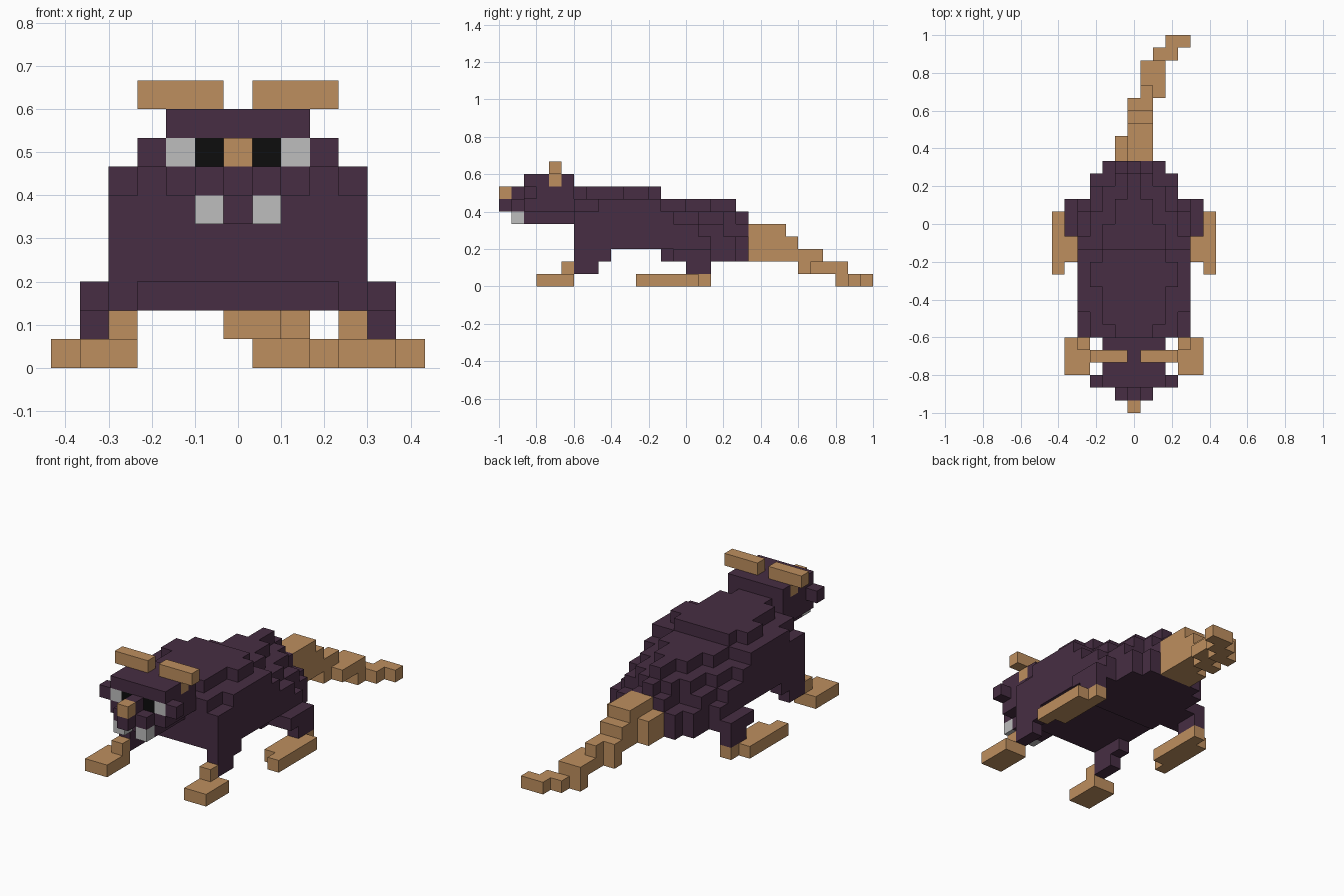
import bpy, bmesh
from mathutils import Vector

cube = bpy.data.objects.get("Cube")
if cube:
    bpy.data.objects.remove(cube)

V = 2 / 30  # edge of one block


def material(name, rgb):
    m = bpy.data.materials.new(name)
    m.use_nodes = True
    m.diffuse_color = (*rgb, 1)
    m.node_tree.nodes["Principled BSDF"].inputs["Base Color"].default_value = (*rgb, 1)
    return m


FUR = material("dark purple fur", (0.063, 0.027, 0.056))
SKIN = material("tan skin", (0.515, 0.275, 0.114))
GREY = material("light grey", (0.515, 0.515, 0.515))
BLACK = material("black", (0.004, 0.004, 0.004))


def blocks(name, mat, boxes):
    """One object from boxes (x0, x1, y0, y1, z0, z1) in block units."""
    bm = bmesh.new()
    for x0, x1, y0, y1, z0, z1 in boxes:
        low, high = Vector((x0, y0, z0)), Vector((x1, y1, z1))
        made = bmesh.ops.create_cube(bm, size=1)["verts"]
        for v in made:
            v.co = ((low + high) / 2 + v.co * (high - low)) * V
    mesh = bpy.data.meshes.new(name)
    bm.to_mesh(mesh)
    bm.free()
    mesh.materials.append(mat)
    ob = bpy.data.objects.new(name, mesh)
    bpy.context.collection.objects.link(ob)
    return ob


def pair(name, mat, boxes):
    """The same boxes on the left (+x) and mirrored to the right."""
    blocks("left_" + name, mat, boxes)
    blocks("right_" + name, mat, [(-b[1], -b[0], *b[2:]) for b in boxes])


def mid(w, *rest):
    return (-w, w, *rest)


# Torso: for each height, spans of (y start, y end, half width)
layers = {
    2: [(-2, 4, 3.5), (4, 5, 2.5)],
    3: [(-9, 2, 4.5), (2, 4, 3.5), (4, 5, 2.5)],
    4: [(-9, 1, 4.5), (1, 3, 3.5), (3, 5, 1.5)],
    5: [(-9, -1, 4.5), (-1, 1, 3.5), (1, 3, 2.5), (3, 4, 1.5), (4, 5, 0.5)],
    6: [(-9, -7, 3.5), (-7, -2, 4.5), (-2, 0, 2.5), (0, 2, 1.5), (2, 4, 0.5)],
    7: [(-9, -8, 1.5), (-8, -5, 2.5), (-5, -3, 3.5), (-3, -2, 2.5)],
}
blocks("torso", FUR, [mid(w, y0, y1, z, z + 1)
                      for z, spans in layers.items() for y0, y1, w in spans])

# Head with snout, brow and cheeks
blocks("head", FUR, [
    mid(1.5, -13, -9, 5, 6),
    mid(2.5, -13, -9, 6, 7),
    mid(2.5, -12, -9, 7, 8),
    mid(2.5, -13, -11, 8, 9),
    mid(1.5, -11, -10, 8, 9),
    mid(2.5, -10, -9, 8, 9)])
blocks("snout", FUR, [
    mid(1.5, -14, -13, 6, 7),
    mid(0.5, -15, -14, 6, 7),
    mid(0.5, -14, -12, 7, 8)])
blocks("nose", SKIN, [mid(0.5, -15, -14, 7, 8)])
pair("cheek", FUR, [(2.5, 3.5, -13, -12, 7, 8)])
pair("pupil", BLACK, [(0.5, 1.5, -13, -12, 7, 8)])
pair("eye_white", GREY, [(1.5, 2.5, -13, -12, 7, 8)])
pair("tooth", GREY, [(0.5, 1.5, -14, -13, 5, 6)])
pair("ear", SKIN, [(1.5, 2.5, -11, -10, 8, 9), (0.5, 3.5, -11, -10, 9, 10)])

# Legs and feet
pair("front_leg", FUR, [(3.5, 4.5, -9, -7, 1, 2), (3.5, 4.5, -9, -6, 2, 3)])
pair("front_foot", SKIN, [(3.5, 5.5, -12, -9, 0, 1), (3.5, 4.5, -10, -9, 1, 2)])
pair("hind_leg", FUR, [(4.5, 5.5, 0, 2, 1, 2), (3.5, 5.5, -1, 2, 2, 3)])
pair("hind_foot", SKIN, [(5.5, 6.5, -4, 1, 0, 1), (4.5, 5.5, -3, 2, 0, 1)])

# Tail, stepping down and curling to the left
blocks("tail", SKIN, [
    (-1.5, 1.5, 5, 7, 2, 4),
    (-0.5, 1.5, 5, 8, 4, 5),
    (-0.5, 1.5, 7, 9, 2, 4),
    (-0.5, 1.5, 9, 10, 1, 3),
    (0.5, 1.5, 10, 11, 1, 3),
    (0.5, 2.5, 10, 13, 1, 2),
    (0.5, 2.5, 12, 13, 0, 1),
    (1.5, 3.5, 13, 14, 0, 1),
    (2.5, 4.5, 14, 15, 0, 1)])
